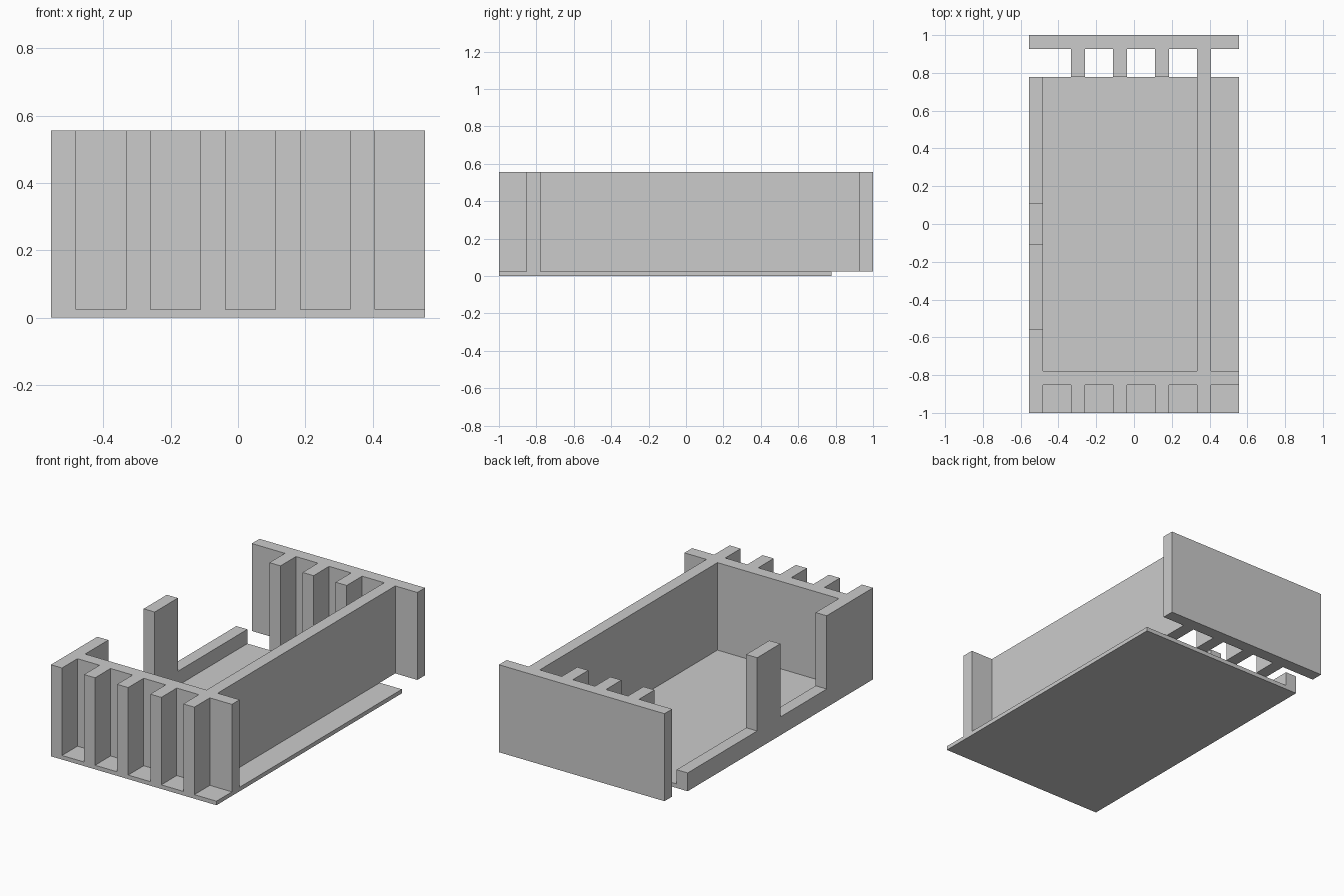
import bpy, bmesh
from mathutils import Vector

if "Cube" in bpy.data.objects:
    bpy.data.objects.remove(bpy.data.objects["Cube"])

T = 2 / 27                    # wall thickness: the whole plan sits on this module
W, L, H = 15, 27, 7.5         # width, length, height in modules
FLOOR, SILL = 1 / 3, 1.5      # floor thickness and sill height
ORIGIN = Vector((W / 2, L / 2, 0))


def extrude(name, points, direction):
    """Extrude a closed outline given in modules."""
    bm = bmesh.new()
    face = bm.faces.new([bm.verts.new((Vector(p) - ORIGIN) * T) for p in points])
    moved = bmesh.ops.extrude_face_region(bm, geom=[face], use_keep_orig=True)["geom"]
    bmesh.ops.translate(bm, vec=Vector(direction) * T,
                        verts=[v for v in moved if isinstance(v, bmesh.types.BMVert)])
    bmesh.ops.recalc_face_normals(bm, faces=bm.faces)
    mesh = bpy.data.meshes.new(name)
    bm.to_mesh(mesh)
    bm.free()
    obj = bpy.data.objects.new(name, mesh)
    bpy.context.collection.objects.link(obj)
    return obj


# Floor slab, stopping short of the back wall
extrude("floor", [(0, 0, 0), (W, 0, 0), (W, 24, 0), (0, 24, 0)], (0, 0, FLOOR))

# Full-height walls as one plan: front fins, right wall, back fins, left return
plan = []
for x in range(0, 15, 3):
    plan += [(x, 2), (x, 0), (x + 1, 0), (x + 1, 2)]
plan = plan[1:]
plan += [(15, 2), (15, 3), (13, 3), (13, 26), (15, 26), (15, 27), (0, 27), (0, 26)]
for x in (3, 6, 9):
    plan += [(x, 26), (x, 24), (x + 1, 24), (x + 1, 26)]
plan += [(12, 26), (12, 3), (1, 3), (1, 6), (0, 6)]
extrude("walls", [(x, y, FLOOR) for x, y in plan], (0, 0, H - FLOOR))

# Low left sill with its full-height post
side = [(6, FLOOR), (24, FLOOR), (24, SILL), (15, SILL),
        (15, H), (12, H), (12, SILL), (6, SILL)]
extrude("sill_and_post", [(0, y, z) for y, z in side], (1, 0, 0))
